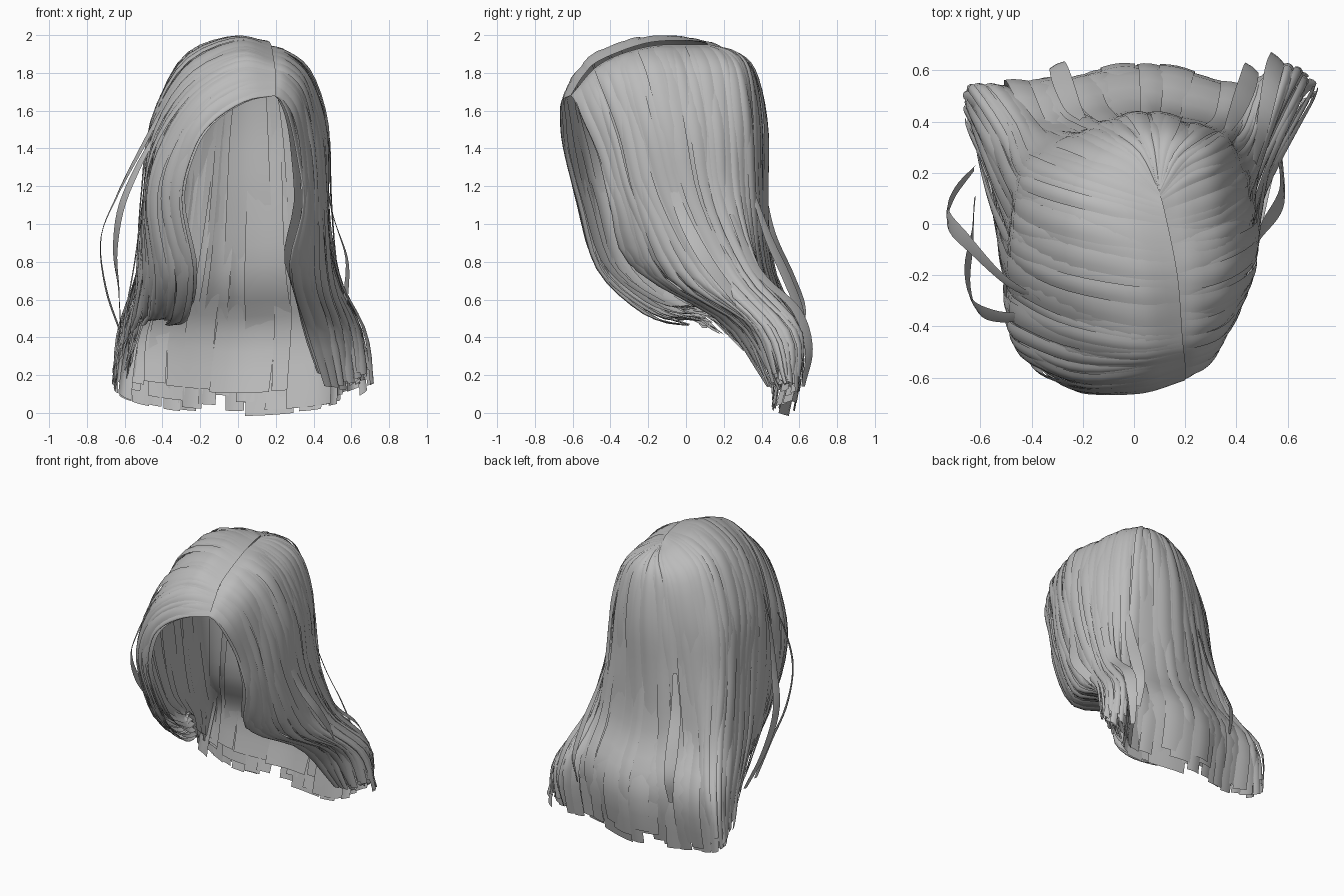
import bpy, math, random
from mathutils import Vector

random.seed(4)

hair_mat = bpy.data.materials.new("hair_grey")
hair_mat.diffuse_color = (0.5, 0.5, 0.5, 1)

# Guide curves run from the parting down to the tips, ordered from the
# right front, around the back, to the left front
right = [
    [(.19, -.61, 1.68), (.23, -.59, 1.65), (.28, -.55, 1.55), (.32, -.47, 1.36),
     (.34, -.40, 1.10), (.27, -.29, .78), (.34, .20, .49), (.46, .45, .12)],
    [(.18, -.45, 1.85), (.26, -.44, 1.82), (.35, -.40, 1.71), (.41, -.32, 1.47),
     (.44, -.23, 1.12), (.46, -.03, .72), (.54, .32, .47), (.59, .49, .11)],
    [(.15, -.20, 1.94), (.26, -.19, 1.91), (.38, -.15, 1.79), (.47, -.09, 1.50),
     (.48, .00, 1.12), (.53, .20, .72), (.66, .47, .42), (.71, .54, .15)],
    [(.11, .05, 1.95), (.22, .08, 1.91), (.34, .12, 1.79), (.43, .16, 1.50),
     (.45, .20, 1.12), (.50, .36, .72), (.59, .61, .42), (.59, .59, .06)],
]
left = [
    [(.12, .05, 1.97), (-.08, .10, 1.96), (-.27, .16, 1.85), (-.40, .21, 1.52),
     (-.44, .25, 1.13), (-.49, .37, .72), (-.60, .53, .42), (-.63, .52, .08)],
    [(.17, -.20, 1.96), (-.02, -.18, 1.99), (-.29, -.12, 1.86), (-.46, -.04, 1.53),
     (-.49, .03, 1.15), (-.53, .13, .75), (-.60, .32, .44), (-.65, .42, .20)],
    [(.19, -.45, 1.87), (.00, -.46, 1.91), (-.26, -.40, 1.77), (-.44, -.31, 1.48),
     (-.49, -.26, 1.15), (-.51, -.13, .76), (-.53, .07, .54), (-.56, .20, .43)],
    [(.20, -.54, 1.79), (.01, -.58, 1.80), (-.21, -.59, 1.67), (-.39, -.53, 1.42),
     (-.46, -.46, 1.13), (-.41, -.35, .74), (-.42, -.10, .53), (-.45, .06, .48)],
    [(.20, -.61, 1.68), (.04, -.66, 1.65), (-.13, -.66, 1.54), (-.23, -.64, 1.39),
     (-.30, -.58, 1.12), (-.24, -.48, .76), (-.25, -.23, .54), (-.31, .01, .48)],
]
# Back guides share one profile and fan out sideways
back_profile = [(.12, 1.95), (.28, 1.90), (.37, 1.78), (.42, 1.50),
                (.43, 1.12), (.47, .72), (.61, .40), (.55, -.02)]
back_spread = [.0, .09, .20, .27, .31, .36, .42, .42]
back = [[(.10 * (1 - i / 7) + k * s, y - .075 * abs(k) * math.sin(min(i, 4) * .45),
          z + .03 * abs(k) * i / 7)
         for i, ((y, z), s) in enumerate(zip(back_profile, back_spread))]
        for k in (1, 0, -.9)]
guides = [[Vector(p) for p in g] for g in right + back + left]


def spline(pts, f):
    """Smooth curve through pts, f measured in point steps."""
    n = len(pts)
    i = max(0, min(int(f), n - 2))
    f -= i
    b, c = pts[i], pts[i + 1]
    a = pts[i - 1] if i else b * 2 - c
    d = pts[i + 2] if i + 2 < n else c * 2 - b
    return (b * 2 + (c - a) * f + (a * 2 - b * 5 + c * 4 - d) * f * f
            + (b * 3 - a - c * 3 + d) * f ** 3) * .5


def surface(u, t):
    u = max(0, min(u, len(guides) - 1))
    return spline([spline(g, t * 7) for g in guides], u)


def normal(u, t):
    u = max(.05, min(u, len(guides) - 1.05))
    t = max(.1, min(t, .97))
    du = surface(u + .04, t) - surface(u - .04, t)
    dt = surface(u, t + .02) - surface(u, t - .02)
    return dt.cross(du).normalized()


def make_object(name, verts, faces):
    me = bpy.data.meshes.new(name)
    me.from_pydata(verts, [], faces)
    me.materials.append(hair_mat)
    me.polygons.foreach_set("use_smooth", [True] * len(faces))
    ob = bpy.data.objects.new(name, me)
    bpy.context.collection.objects.link(ob)


def add_strip(rows, verts, faces):
    start, w = len(verts), len(rows[0])
    for r in rows:
        verts.extend(r)
    for i in range(len(rows) - 1):
        for j in range(w - 1):
            a = start + i * w + j
            faces.append((a, a + w, a + w + 1, a + 1))


def locks(name, u0, u1, per_unit, half, depth, arch, sink=0, steps=26):
    """Layer of overlapping ribbon locks; sink pulls the tips inward."""
    verts, faces = [], []
    count = round((u1 - u0) * per_unit)
    for k in range(count):
        uc = u0 + (u1 - u0) * (k + .5) / count
        hw = half * random.uniform(.8, 1.25)
        lift = depth + random.uniform(-.009, .009)
        end = random.uniform(.95, 1.0)
        phase, sway = random.uniform(0, 6.28), random.uniform(.02, .09)
        rows = []
        for i in range(steps + 1):
            t = end * i / steps
            c = uc + sway * t * math.sin(phase + 7 * t)
            n = normal(c, t)
            ripple = .018 * t * math.sin(phase + 11 * t) - sink * t
            grow = min(1, t * 4)
            rows.append([surface(c + hw * x, t)
                         + n * ((lift + arch * (1 - x * x)) * grow + ripple)
                         for x in (-1, -.5, 0, .5, 1)])
        add_strip(rows, verts, faces)
    make_object(name, verts, faces)


# Outer locks, split into right, back and left
locks("right_locks", 0, 3.5, 8, .14, 0, .006)
locks("back_locks", 3.5, 6.5, 8, .14, 0, .006)
locks("left_locks", 6.5, 11, 8, .14, 0, .006)

# Wider locks underneath, deeper at the sides
locks("under_right_locks", .1, 3.5, 4, .22, -.02, .004, .04)
locks("under_back_locks", 3.5, 6.5, 3, .30, -.015, .004)
locks("under_left_locks", 6.5, 10.9, 4, .22, -.02, .004, .04)

# Thin loose strands that bow away from the sides and back
strays = [
    [(-.36, -.30, 1.68), (-.50, -.22, 1.42), (-.64, -.08, 1.15), (-.725, .02, .92),
     (-.70, .12, .66), (-.62, .22, .42)],
    [(-.42, -.36, 1.50), (-.53, -.36, 1.30), (-.62, -.32, 1.08), (-.65, -.20, .85),
     (-.63, -.05, .65), (-.62, .10, .45)],
    [(.46, -.10, 1.30), (.50, -.02, 1.05), (.575, .10, .82), (.57, .25, .62), (.55, .38, .45)],
    [(-.20, .41, 1.20), (-.24, .46, .95), (-.28, .56, .72), (-.30, .62, .55), (-.30, .60, .38)],
    [(.36, .36, 1.15), (.40, .44, .92), (.44, .54, .70), (.46, .61, .50), (.45, .58, .32)],
    [(.47, .24, 1.05), (.50, .38, .75), (.54, .58, .55), (.56, .65, .34), (.53, .62, .14)],
]
verts, faces = [], []
for path in strays:
    pts = [Vector(p) for p in path]
    rows = []
    for i in range(25):
        f = (len(pts) - 1) * i / 24
        p = spline(pts, f)
        out = Vector((p.x, p.y, 0)).normalized()
        side = Vector((-out.y, out.x, 0)) * (.014 + .026 * math.sin(math.pi * i / 24))
        rows.append([p - side, p + out * .004, p + side])
    add_strip(rows, verts, faces)
make_object("loose_strands", verts, faces)
